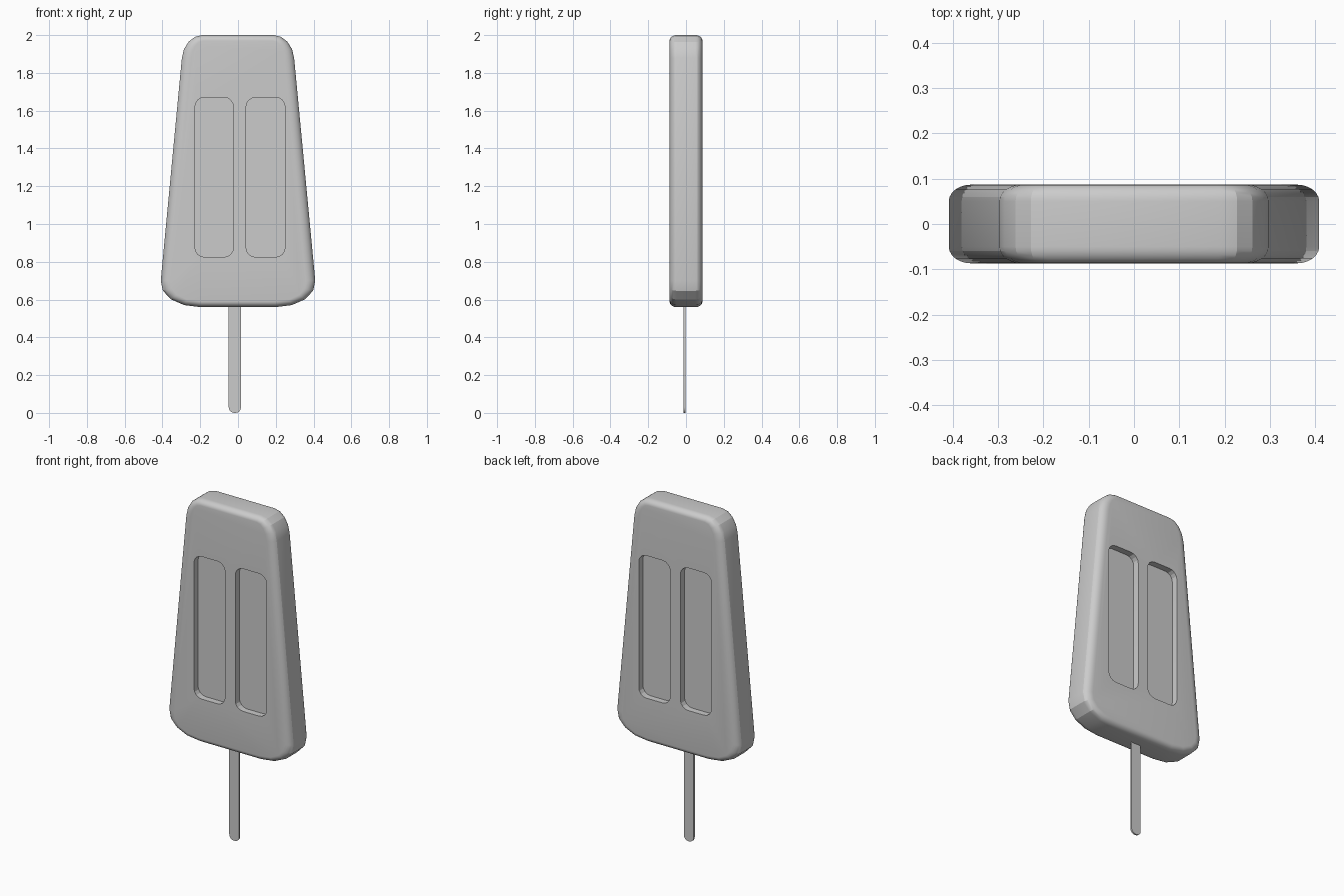
import bpy, bmesh
from math import sin, cos, pi
from mathutils import Vector

if "Cube" in bpy.data.objects:
    bpy.data.objects.remove(bpy.data.objects["Cube"])


def corner(a, c, b, n=4):
    """Elliptical corner from a to b around the sharp corner c."""
    a, b, c = Vector(a), Vector(b), Vector(c)
    return [c + (a - c) * (1 - sin(t)) + (b - c) * (1 - cos(t))
            for t in (pi / 2 * i / n for i in range(n + 1))]


def loft(name, rings):
    """Closed solid through rings of equal length, capped at both ends."""
    bm = bmesh.new()
    loops = [[bm.verts.new(p) for p in r] for r in rings]
    n = len(loops[0])
    for a, b in zip(loops, loops[1:]):
        for i in range(n):
            j = (i + 1) % n
            bm.faces.new((a[i], a[j], b[j], b[i]))
    bm.faces.new(loops[0])
    bm.faces.new(loops[-1])
    bmesh.ops.recalc_face_normals(bm, faces=bm.faces)
    me = bpy.data.meshes.new(name)
    bm.to_mesh(me)
    bm.free()
    ob = bpy.data.objects.new(name, me)
    bpy.context.collection.objects.link(ob)
    return ob


def rounded_rect(x0, x1, z0, z1, r, n=4):
    pts = []
    for cx, cz, sx, sz, flip in ((x1, z0, -1, 1, 0), (x1, z1, -1, -1, 1),
                                 (x0, z1, 1, -1, 0), (x0, z0, 1, 1, 1)):
        a, b = (cx + sx * r, cz), (cx, cz + sz * r)
        pts += corner(b, (cx, cz), a, n) if flip else corner(a, (cx, cz), b, n)
    return pts


def prism(name, pts, y0, y1):
    return loft(name, [[(p.x, y, p.y) for p in pts] for y in (y0, y1)])


def smooth(ob, angle):
    bpy.ops.object.select_all(action='DESELECT')
    ob.select_set(True)
    bpy.context.view_layer.objects.active = ob
    bpy.ops.object.shade_smooth_by_angle(angle=angle)


# ice body: tapered outline with rounded corners, mirrored left to right
half = (corner((0.20, 0.56), (0.424, 0.56), (0.409, 0.70)) +
        corner((0.297, 1.88), (0.287, 2.0), (0.19, 2.0)))
outline = half + [Vector((-p.x, p.y)) for p in reversed(half)]
normals = []
for i, p in enumerate(outline):
    d1 = (p - outline[i - 1]).normalized()
    d2 = (outline[(i + 1) % len(outline)] - p).normalized()
    d = d1 + d2
    normals.append(Vector((d.y, -d.x)).normalized())

# soft front and back rims
H, RY, RX, RZ, SEG = 0.087, 0.037, 0.05, 0.03, 6
steps = [(-1, pi / 2 * i / SEG) for i in range(SEG + 1)]
steps += [(1, t) for _, t in reversed(steps)]
rings = []
for side, t in steps:
    y = side * (H - RY + RY * cos(t))
    k = 1 - sin(t)
    rings.append([(p.x - n.x * RX * k, y, p.y - n.y * RZ * k)
                  for p, n in zip(outline, normals)])
body = loft("ice_body", rings)

# pressed grooves, two on the front and two on the back
DEPTH = 0.038
for x0, x1 in ((-0.228, -0.024), (0.043, 0.249)):
    for s in (-1, 1):
        y0, y1 = sorted((s * (H - DEPTH), s * 0.2))
        cutter = prism("groove_cutter",
                       rounded_rect(x0, x1, 0.825, 1.67, 0.05), y0, y1)
        cutter.hide_render = True
        bpy.context.view_layer.objects.active = body
        mod = body.modifiers.new("groove", 'BOOLEAN')
        mod.operation, mod.solver, mod.object = 'DIFFERENCE', 'EXACT', cutter
        bpy.ops.object.modifier_apply(modifier=mod.name)
        bpy.data.objects.remove(cutter)
smooth(body, 0.32)

# thin flat stick
stick = prism("stick", rounded_rect(-0.049, 0.016, 0.0, 0.66, 0.03),
              -0.012, -0.002)
smooth(stick, 0.5)
